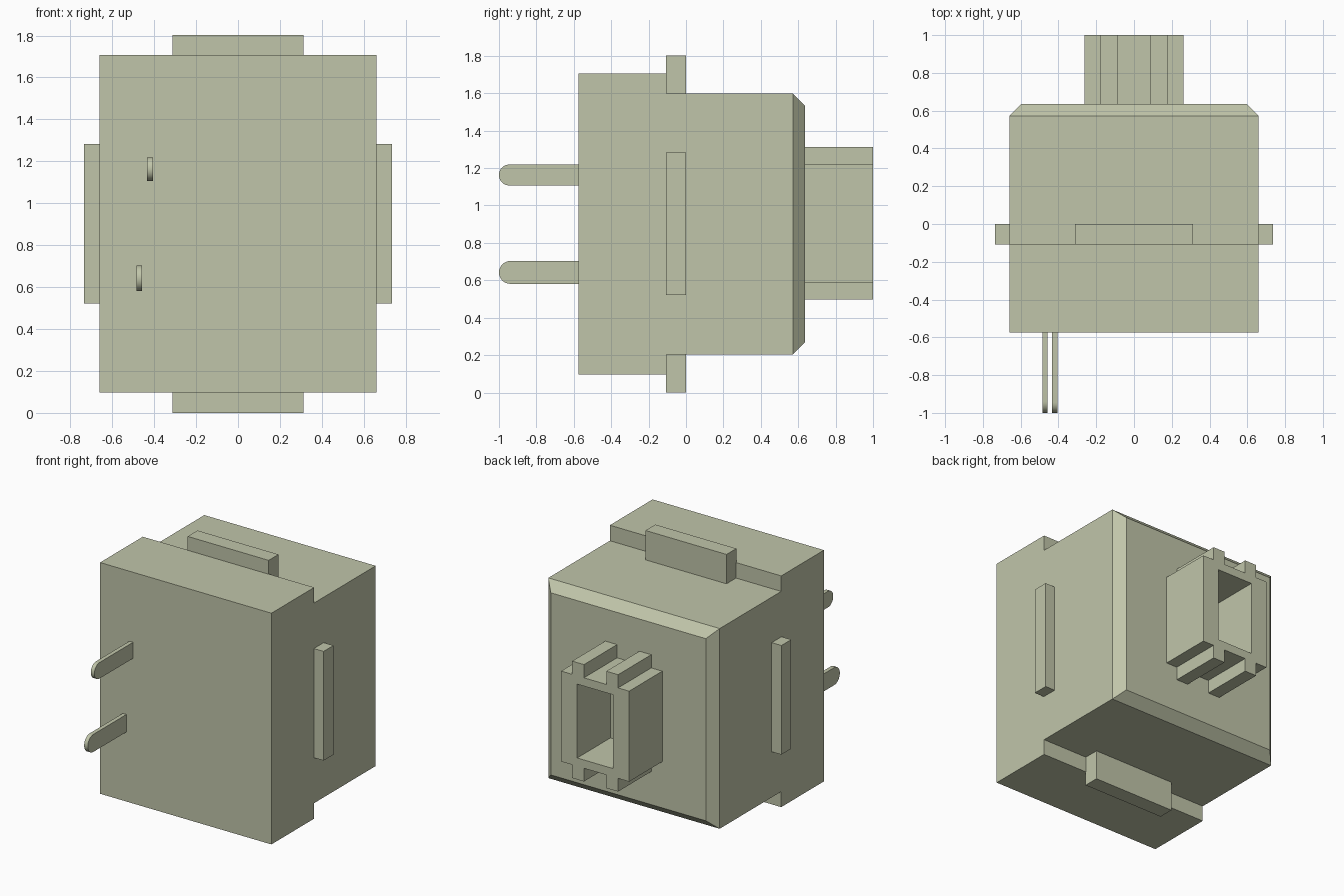
import bpy, bmesh, math
from mathutils import Vector

cube = bpy.data.objects.get("Cube")
if cube:
    bpy.data.objects.remove(cube, do_unlink=True)

# One flat colour for everything
COLOUR = (0.53, 0.56, 0.40, 1.0)
mat = bpy.data.materials.new("sage_beige_plastic")
mat.use_nodes = True
mat.diffuse_color = COLOUR
bsdf = next(n for n in mat.node_tree.nodes if n.type == 'BSDF_PRINCIPLED')
bsdf.inputs["Base Color"].default_value = COLOUR

MID_Z = 0.9015


def finish(name, bm):
    bmesh.ops.recalc_face_normals(bm, faces=bm.faces)
    mesh = bpy.data.meshes.new(name)
    bm.to_mesh(mesh)
    bm.free()
    mesh.materials.append(mat)
    obj = bpy.data.objects.new(name, mesh)
    bpy.context.collection.objects.link(obj)
    return obj


def prism(outline, vec):
    """Closed solid: a planar outline extruded along vec."""
    bm = bmesh.new()
    face = bm.faces.new([bm.verts.new(p) for p in outline])
    top = bmesh.ops.extrude_face_region(bm, geom=[face], use_keep_orig=True)["geom"]
    verts = [g for g in top if isinstance(g, bmesh.types.BMVert)]
    bmesh.ops.translate(bm, verts=verts, vec=vec)
    return bm


def box(name, x0, x1, y0, y1, z0, z1):
    outline = [(x0, y0, z0), (x1, y0, z0), (x1, y1, z0), (x0, y1, z0)]
    return finish(name, prism(outline, Vector((0, 0, z1 - z0))))


# Housing: stepped side profile, with the rim of the back face chamfered
HALF_X, FRONT, STEP, BACK = 0.66, -0.575, -0.105, 0.635
upper = [(FRONT, 0.805), (STEP, 0.805), (STEP, 0.697), (BACK, 0.697)]
profile = upper + [(y, -h) for y, h in reversed(upper)]
bm = prism([(-HALF_X, y, MID_Z + h) for y, h in profile], Vector((2 * HALF_X, 0, 0)))
rim = [e for e in bm.edges if all(abs(v.co.y - BACK) < 1e-4 for v in e.verts)]
bmesh.ops.bevel(bm, geom=rim, offset=0.063, segments=1, affect='EDGES')
finish("housing", bm)

# Locating tabs on all four sides
TAB_Y = (-0.108, 0.0)
for side, s in (("left", 1), ("right", -1)):
    xs = sorted((s * 0.64, s * 0.735))
    box(side + "_tab", *xs, *TAB_Y, 0.522, 1.282)
box("top_tab", -0.312, 0.312, *TAB_Y, 1.58, 1.803)
box("bottom_tab", -0.312, 0.312, *TAB_Y, 0.0, 0.223)

# Back socket: rectangular sleeve with two ribs above and below
quarter = [(0.262, 0.315), (0.177, 0.315), (0.177, 0.407), (0.086, 0.407), (0.086, 0.315)]
top_edge = quarter + [(-x, z) for x, z in reversed(quarter)]
outer = top_edge + [(x, -z) for x, z in reversed(top_edge)]
inner = [(0.138, 0.257), (-0.138, 0.257), (-0.138, -0.257), (0.138, -0.257)]
bm = bmesh.new()
for loop in (outer, inner):
    vs = [bm.verts.new((x, BACK - 0.003, MID_Z + 0.003 + z)) for x, z in loop]
    for a, b in zip(vs, vs[1:] + vs[:1]):
        bm.edges.new((a, b))
bmesh.ops.triangle_fill(bm, edges=bm.edges[:], use_beauty=True)
geom = bmesh.ops.extrude_face_region(bm, geom=bm.faces[:], use_keep_orig=True)["geom"]
bmesh.ops.translate(bm, verts=[g for g in geom if isinstance(g, bmesh.types.BMVert)],
                    vec=(0, 1.0 - BACK + 0.003, 0))
finish("back_socket", bm)

# Front contact pins: flat blades with rounded tips
for name, x, z, r in (("upper_pin", -0.42, 1.163, 0.056), ("lower_pin", -0.471, 0.642, 0.061)):
    outline = [(x - 0.014, FRONT + 0.02, z - r), (x - 0.014, FRONT + 0.02, z + r)]
    for i in range(17):
        a = math.pi * (0.5 + i / 16)
        outline.append((x - 0.014, -1.0 + r + r * math.cos(a), z + r * math.sin(a)))
    pin = finish(name, prism(outline, Vector((0.028, 0, 0))))
    bpy.ops.object.select_all(action='DESELECT')
    pin.select_set(True)
    bpy.context.view_layer.objects.active = pin
    bpy.ops.object.shade_smooth_by_angle(angle=math.radians(30))
